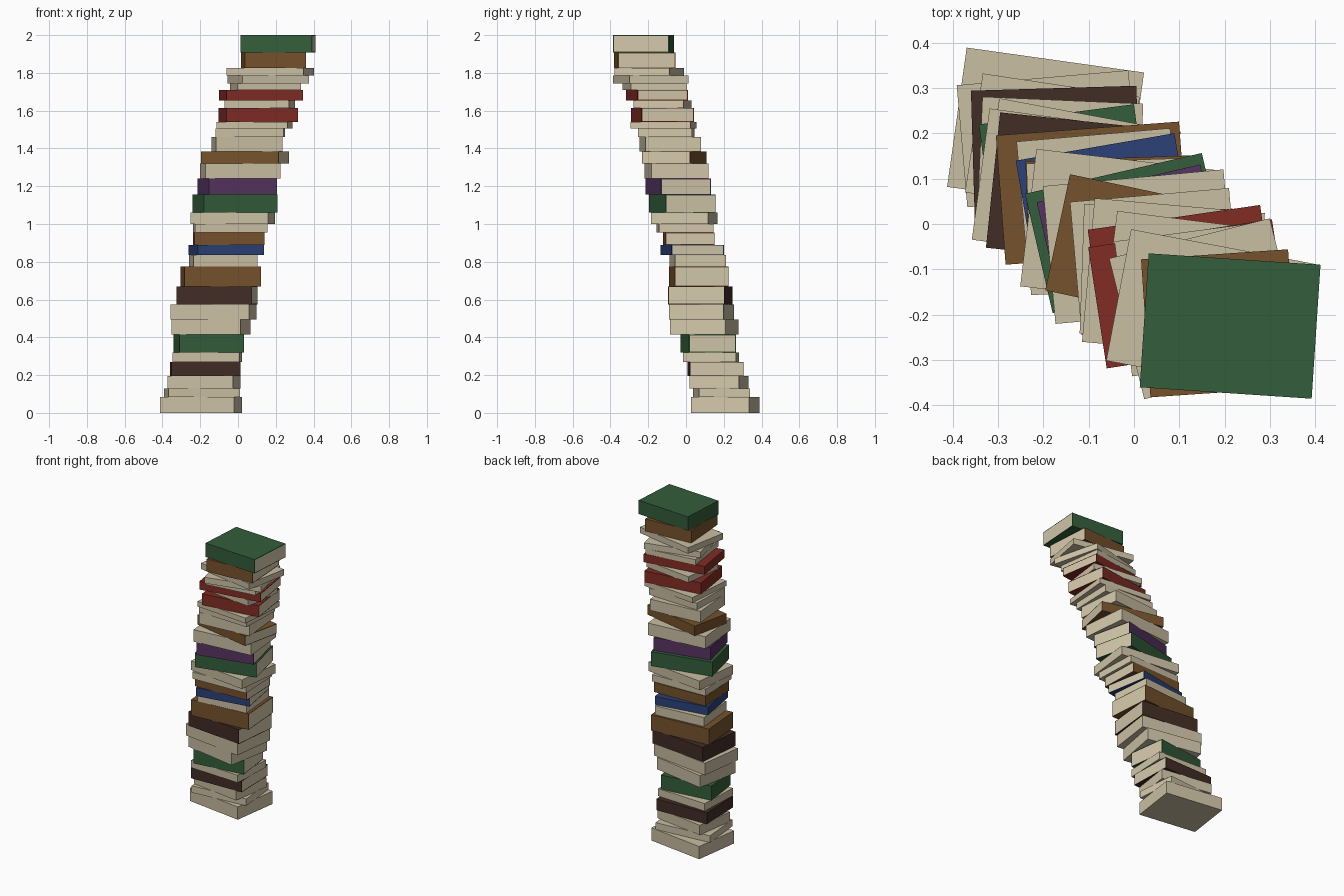
import bpy
import bmesh
from math import radians
from mathutils import Matrix

default_cube = bpy.data.objects.get("Cube")
if default_cube:
    bpy.data.objects.remove(default_cube, do_unlink=True)


def make_material(name, red, green, blue):
    material = bpy.data.materials.new(name)
    material.use_nodes = True
    colour = (red, green, blue, 1)
    material.diffuse_color = colour
    material.node_tree.nodes["Principled BSDF"].inputs["Base Color"].default_value = colour
    return material


# Cover colours, plus the paper of the page edges
pages = make_material("page_paper", .66, .58, .41)
covers = {
    "cream": make_material("cream_cover", .59, .52, .37),
    "brown": make_material("brown_cover", .18, .084, .025),
    "umber": make_material("umber_cover", .054, .025, .018),
    "green": make_material("green_cover", .034, .11, .043),
    "red": make_material("red_cover", .22, .025, .018),
    "blue": make_material("blue_cover", .024, .052, .18),
    "purple": make_material("purple_cover", .094, .034, .12),
}

PAGE_BORDER = .006
stack_top = 0
stack_count = 0


def book(cover, top, at, size, turn):
    """Lay one closed book on the stack, reaching up to the height top."""
    global stack_top, stack_count
    stack_count += 1
    thickness = top - stack_top

    # Closed cover block
    bm = bmesh.new()
    bmesh.ops.create_cube(bm, size=1, matrix=Matrix.Diagonal((*size, thickness, 1)))

    # Page edges framed by the cover on the open side
    bm.normal_update()
    open_side = max(bm.faces, key=lambda face: face.normal.x)
    bmesh.ops.inset_individual(bm, faces=[open_side], thickness=PAGE_BORDER)
    open_side.material_index = 1

    name = f"{cover}_book_{stack_count}"
    mesh = bpy.data.meshes.new(name)
    bm.to_mesh(mesh)
    bm.free()
    mesh.materials.append(covers[cover])
    mesh.materials.append(pages)

    placed = bpy.data.objects.new(name, mesh)
    placed.location = (*at, stack_top + thickness / 2)
    placed.rotation_euler.z = radians(turn)
    bpy.context.collection.objects.link(placed)
    stack_top = top


# Lower third of the stack
book("cream", top=.085, at=(-.195, .208), size=(.395, .31), turn=-8)
book("cream", top=.13, at=(-.19, .188), size=(.38, .27), turn=5)
book("cream", top=.195, at=(-.18, .175), size=(.35, .265), turn=-8.5)
book("umber", top=.27, at=(-.173, .157), size=(.365, .285), turn=1.7)
book("cream", top=.32, at=(-.163, .133), size=(.355, .28), turn=-2.5)
book("green", top=.415, at=(-.155, .118), size=(.345, .25), turn=7.4)
book("cream", top=.495, at=(-.142, .096), size=(.37, .3), turn=-10.5)
book("cream", top=.575, at=(-.13, .082), size=(.42, .292), turn=-7.7)
book("umber", top=.67, at=(-.112, .076), size=(.4, .3), turn=-6)
book("brown", top=.775, at=(-.092, .068), size=(.405, .286), turn=4.3)

# Middle third of the stack
book("cream", top=.835, at=(-.078, .062), size=(.34, .27), turn=5)
book("blue", top=.89, at=(-.062, .032), size=(.355, .28), turn=9.8)
book("brown", top=.955, at=(-.05, .015), size=(.37, .26), turn=2)
book("cream", top=1, at=(-.04, -.005), size=(.385, .29), turn=2)
book("cream", top=1.06, at=(-.028, -.01), size=(.413, .305), turn=-6.7)
book("green", top=1.155, at=(-.015, -.02), size=(.4, .27), turn=13)
book("purple", top=1.24, at=(-.004, -.042), size=(.37, .27), turn=13)
book("cream", top=1.32, at=(.012, -.05), size=(.4, .305), turn=5.3)
book("brown", top=1.385, at=(.037, -.062), size=(.42, .262), turn=-12)
book("cream", top=1.46, at=(.047, -.083), size=(.352, .295), turn=5)

# Upper third of the stack
book("cream", top=1.505, at=(.065, -.105), size=(.36, .285), turn=-2)
book("cream", top=1.54, at=(.087, -.118), size=(.377, .318), turn=-5)
book("red", top=1.615, at=(.108, -.124), size=(.384, .28), turn=8.2)
book("cream", top=1.655, at=(.116, -.124), size=(.342, .265), turn=-7.2)
book("red", top=1.71, at=(.122, -.154), size=(.41, .27), turn=8.7)
book("cream", top=1.745, at=(.145, -.165), size=(.34, .3), turn=7.5)
book("cream", top=1.785, at=(.161, -.187), size=(.365, .32), turn=14)
book("cream", top=1.825, at=(.17, -.195), size=(.415, .295), turn=-10.7)
book("brown", top=1.908, at=(.188, -.219), size=(.325, .305), turn=3.9)
book("green", top=2, at=(.212, -.225), size=(.38, .296), turn=-3.8)
